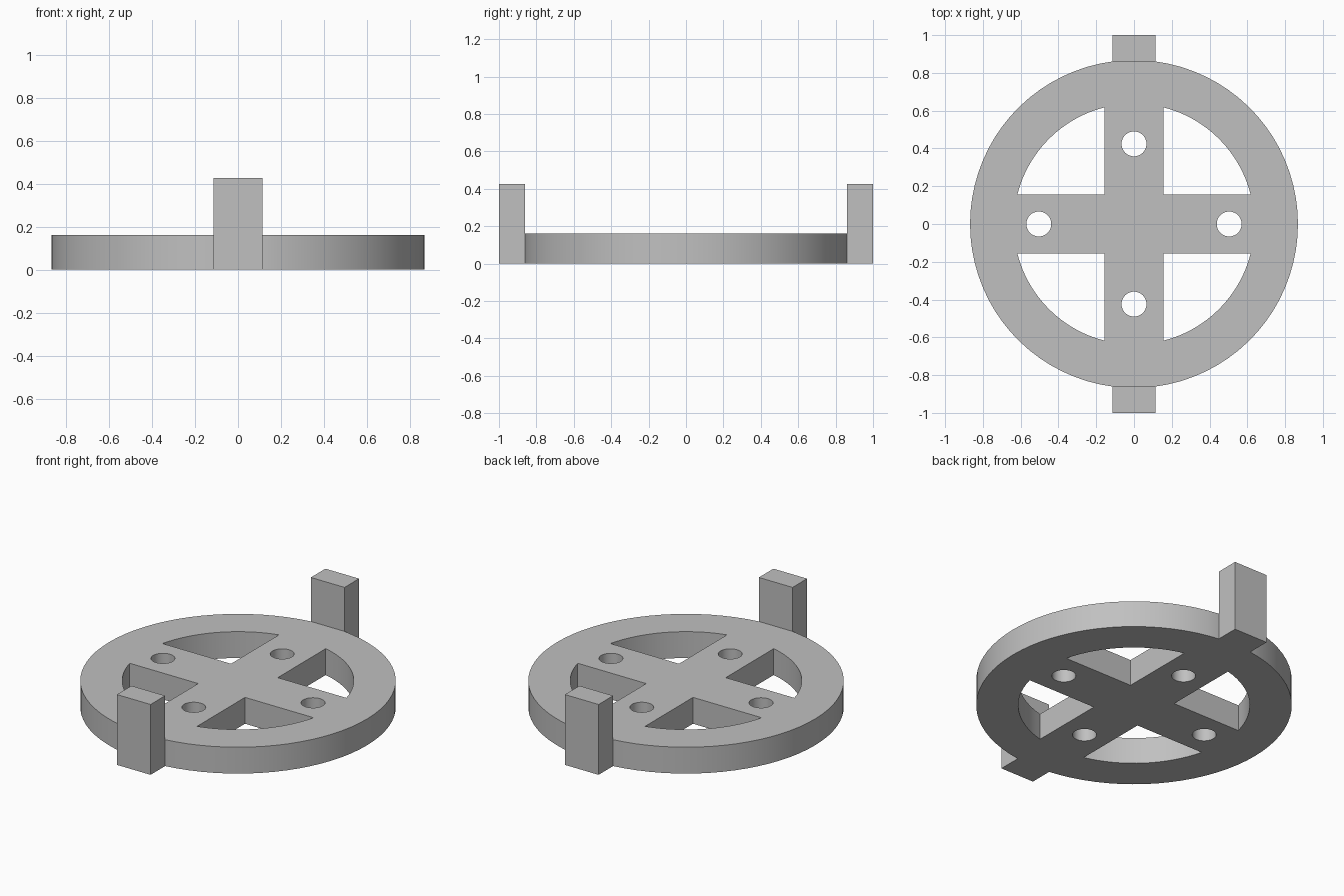
import bpy, bmesh
from math import sin, cos, asin, pi, sqrt

cube = bpy.data.objects.get("Cube")
if cube:
    bpy.data.objects.remove(cube, do_unlink=True)

RIM, INNER, THICK = 0.868, 0.637, 0.16
SPOKE, LUG, LUG_TOP = 0.157, 0.113, 0.427
HOLE_R, HOLE_X, HOLE_Y = 0.066, 0.504, 0.424
LUG_Y = sqrt(RIM ** 2 - LUG ** 2)

grey = bpy.data.materials.new("plain grey")
grey.use_nodes = True
colour = (0.53, 0.53, 0.53, 1)
grey.diffuse_color = colour
grey.node_tree.nodes["Principled BSDF"].inputs["Base Color"].default_value = colour


def arc(radius, start, end, steps, cx=0, cy=0):
    return [(cx + radius * cos(start + (end - start) * i / steps),
             cy + radius * sin(start + (end - start) * i / steps))
            for i in range(steps + 1)]


def circle(radius, steps, cx=0, cy=0):
    return arc(radius, 0, 2 * pi, steps, cx, cy)[:-1]


# Rim outline with a flat seat for each lug
seat = asin(LUG / RIM)
outlines = [arc(RIM, seat - pi / 2, pi / 2 - seat, 36)
            + arc(RIM, pi / 2 + seat, 1.5 * pi - seat, 36)]

# Four windows between the spokes
edge = asin(SPOKE / INNER)
window = [(SPOKE, SPOKE)] + arc(INNER, edge, pi / 2 - edge, 16)
for sx in (1, -1):
    for sy in (1, -1):
        outlines.append([(x * sx, y * sy) for x, y in window])

# One bolt hole in each spoke
for s in (1, -1):
    outlines.append(circle(HOLE_R, 32, HOLE_X * s, 0))
    outlines.append(circle(HOLE_R, 32, 0, HOLE_Y * s))

# Spoked wheel: filled outline, extruded to its thickness
curve = bpy.data.curves.new("spoked_wheel", "CURVE")
curve.dimensions = "2D"
curve.fill_mode = "BOTH"
curve.extrude = THICK / 2
for points in outlines:
    spline = curve.splines.new("POLY")
    spline.points.add(len(points) - 1)
    for point, (x, y) in zip(spline.points, points):
        point.co = (x, y, 0, 1)
    spline.use_cyclic_u = True
wheel = bpy.data.objects.new("spoked_wheel", curve)
bpy.context.collection.objects.link(wheel)
bpy.ops.object.select_all(action="DESELECT")
wheel.select_set(True)
bpy.context.view_layer.objects.active = wheel
bpy.ops.object.convert(target="MESH")
wheel = bpy.context.object

bm = bmesh.new()
bm.from_mesh(wheel.data)
bmesh.ops.translate(bm, verts=bm.verts, vec=(0, 0, THICK / 2))
bmesh.ops.remove_doubles(bm, verts=bm.verts, dist=0.0001)
bmesh.ops.recalc_face_normals(bm, faces=bm.faces)
bm.to_mesh(wheel.data)
bm.free()
wheel.data.materials.clear()
wheel.data.materials.append(grey)
bpy.ops.object.shade_smooth_by_angle(angle=pi / 6)

# Upright lugs at the front and back of the rim
for name, side in (("front_lug", -1), ("back_lug", 1)):
    bpy.ops.mesh.primitive_cube_add(size=1, location=(0, side * (1 + LUG_Y) / 2, LUG_TOP / 2))
    lug = bpy.context.object
    lug.name = name
    lug.scale = (LUG * 2, 1 - LUG_Y, LUG_TOP)
    bpy.ops.object.transform_apply(location=False, rotation=False, scale=True)
    lug.data.materials.append(grey)
